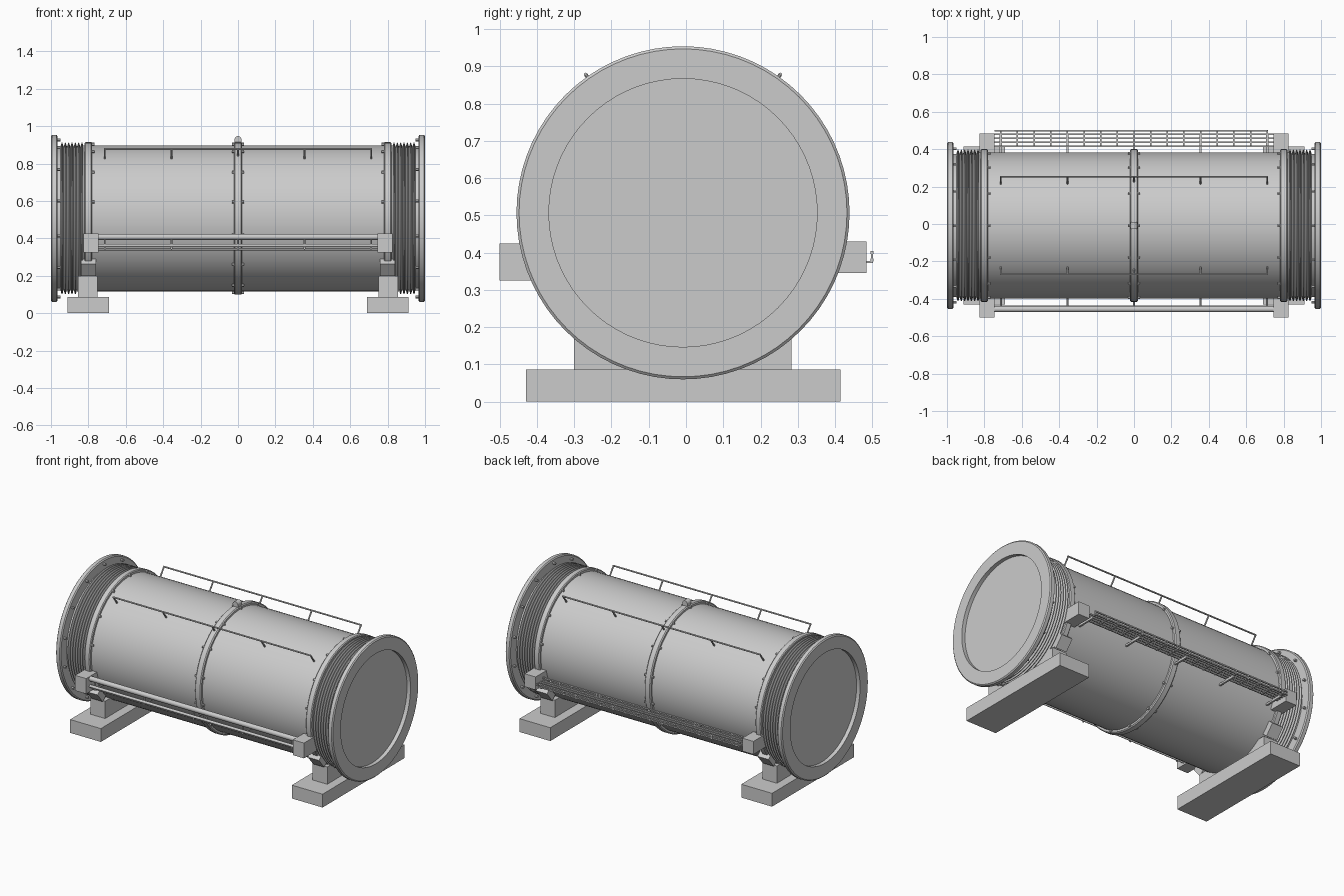
import bpy, bmesh, math
from mathutils import Vector, Matrix

cube = bpy.data.objects.get("Cube")
if cube:
    bpy.data.objects.remove(cube, do_unlink=True)

CY, CZ = -0.008, 0.507          # axis of the vessel
R = 0.39                        # shell radius

steel = bpy.data.materials.new("light grey steel")
steel.use_nodes = True
GREY = (0.6, 0.6, 0.6, 1)
steel.diffuse_color = GREY
steel.node_tree.nodes["Principled BSDF"].inputs["Base Color"].default_value = GREY


def finish(name, bm, smooth=True):
    bmesh.ops.recalc_face_normals(bm, faces=bm.faces[:])
    me = bpy.data.meshes.new(name)
    bm.to_mesh(me)
    bm.free()
    me.materials.append(steel)
    ob = bpy.data.objects.new(name, me)
    bpy.context.collection.objects.link(ob)
    if smooth:
        bpy.ops.object.select_all(action='DESELECT')
        ob.select_set(True)
        bpy.context.view_layer.objects.active = ob
        bpy.ops.object.shade_smooth_by_angle(angle=math.radians(30))
    return ob


def revolve(name, profile, sign=1, steps=72):
    """Turn (x, radius) points around the vessel axis."""
    bm = bmesh.new()
    vs = [bm.verts.new((sign * x, CY, CZ + r)) for x, r in profile]
    es = [bm.edges.new(p) for p in zip(vs, vs[1:])]
    bmesh.ops.spin(bm, geom=vs + es, cent=(0, CY, CZ), axis=(1, 0, 0),
                   angle=2 * math.pi, steps=steps)
    bmesh.ops.remove_doubles(bm, verts=bm.verts[:], dist=1e-5)
    return finish(name, bm)


def add_box(bm, lo, hi):
    lo, hi = Vector(lo), Vector(hi)
    bmesh.ops.create_cube(bm, size=1, matrix=Matrix.Translation((lo + hi) / 2)
                          @ Matrix.Diagonal((*(hi - lo), 1)))


def box(name, lo, hi):
    bm = bmesh.new()
    add_box(bm, lo, hi)
    return finish(name, bm, False)


def add_rod(bm, a, b, r, n=10):
    a, b = Vector(a), Vector(b)
    d = b - a
    m = Matrix.Translation((a + b) / 2) @ d.to_track_quat('Z', 'Y').to_matrix().to_4x4()
    bmesh.ops.create_cone(bm, cap_ends=True, segments=n, radius1=r, radius2=r,
                          depth=d.length, matrix=m)


def bolts(name, x0, x1, r, n=14, size=0.008):
    bm = bmesh.new()
    for i in range(n):
        a = 2 * math.pi * (i + 0.5) / n
        y, z = CY + r * math.cos(a), CZ + r * math.sin(a)
        add_rod(bm, (x0, y, z), (x1, y, z), size, 6)
    return finish(name, bm, False)


# Shell and middle ring
revolve("shell", [(-0.83, R), (0.83, R)])
revolve("middle_ring", [(-0.022, 0.385), (-0.022, 0.402), (-0.016, 0.408),
                        (0.016, 0.408), (0.022, 0.402), (0.022, 0.385)])
bolts("middle_ring_bolts", -0.032, 0.032, 0.397)

# Lifting lug on top of the middle ring
bm = bmesh.new()
add_box(bm, (-0.018, CY - 0.02, 0.90), (0.018, CY + 0.02, 0.927))
add_rod(bm, (0, CY - 0.02, 0.928), (0, CY + 0.02, 0.928), 0.019, 20)
finish("lifting_lug", bm)

for s, side in ((1, "left"), (-1, "right")):
    # Collar, bellows and end flange with recessed cover
    revolve("collar_" + side, [(0.78, 0.385), (0.78, 0.403), (0.785, 0.408),
                               (0.815, 0.408), (0.82, 0.403), (0.82, 0.385)], s)
    bolts("collar_bolts_" + side, s * 0.768, s * 0.79, 0.397)
    folds = 7
    w = 0.125 / folds
    profile = [(0.82, 0.38)]
    for i in range(folds):
        x = 0.825 + i * w
        profile += [(x, 0.382), (x + w * 0.4, 0.405), (x + w * 0.6, 0.405)]
    profile += [(0.95, 0.382), (0.97, 0.382)]
    revolve("bellows_" + side, profile, s)
    revolve("end_flange_" + side,
            [(0.965, 0.375), (0.965, 0.44), (0.971, 0.447), (0.994, 0.447),
             (1.0, 0.44), (1.0, 0.36), (0.975, 0.36), (0.975, 0)], s)
    bolts("flange_bolts_" + side, s * 0.948, s * 0.97, 0.42)

    # Foundation pad and pedestal
    x0, x1 = sorted((s * 0.69, s * 0.912))
    box("foundation_pad_" + side, (x0, -0.43, 0), (x1, 0.415, 0.087))
    x0, x1 = sorted((s * 0.75, s * 0.855))
    box("pedestal_" + side, (x0, -0.30, 0.087), (x1, 0.283, 0.20))

    # Tilted saddle blocks and rail end boxes, front and back
    for t, end in ((-1, "front"), (1, "back")):
        a = math.radians(-40)
        bm = bmesh.new()
        m = (Matrix.Translation((s * 0.80, CY + t * 0.385 * math.cos(a), CZ + 0.385 * math.sin(a)))
             @ Matrix.Rotation(t * a, 4, 'X') @ Matrix.Diagonal((0.08, 0.09, 0.085, 1)))
        bmesh.ops.create_cube(bm, size=1, matrix=m)
        finish(f"saddle_block_{end}_{side}", bm, False)
    x0, x1 = sorted((s * 0.747, s * 0.827))
    box("rail_box_front_" + side, (x0, -0.50, 0.325), (x1, -0.37, 0.425))
    box("rail_box_back_" + side, (x0, 0.35, 0.345), (x1, 0.485, 0.43))

# Handrails along the top, standing on radial posts
POSTS = (-0.712, -0.356, 0, 0.356, 0.712)
for t, end in ((-1, "front"), (1, "back")):
    bm = bmesh.new()
    y, z = CY + t * 0.261, 0.878
    add_rod(bm, (-0.716, y, z), (0.716, y, z), 0.005)
    for x in POSTS:
        add_rod(bm, (x, y, z), (x, CY + t * 0.222, 0.824), 0.005)
    finish("handrail_" + end, bm)

# Front service pipes on arms
bm = bmesh.new()
for y, z, r in ((-0.455, 0.408, 0.016), (-0.46, 0.362, 0.009), (-0.442, 0.342, 0.006)):
    add_rod(bm, (-0.76, y, z), (0.76, y, z), r, 14)
for x in POSTS:
    add_rod(bm, (x, -0.35, 0.347), (x, -0.462, 0.347), 0.006)
    add_rod(bm, (x, -0.456, 0.345), (x, -0.456, 0.41), 0.005)
finish("front_pipes", bm)

# Back cable tray: long bars, cross bars, lips and arms
bm = bmesh.new()
for y, z in ((0.415, 0.40), (0.415, 0.38), (0.437, 0.38), (0.459, 0.38),
             (0.481, 0.38), (0.499, 0.38), (0.499, 0.40)):
    add_box(bm, (-0.745, y - 0.004, z - 0.004), (0.745 if y < 0.49 else 0.712, y + 0.004, z + 0.004))
for i in range(17):
    x = -0.712 + i * 0.089
    add_box(bm, (x - 0.004, 0.412, 0.372), (x + 0.004, 0.502, 0.378))
    for y in (0.415, 0.499):
        add_box(bm, (x - 0.004, y - 0.003, 0.375), (x + 0.004, y + 0.003, 0.404))
for x in POSTS:
    add_box(bm, (x - 0.006, 0.345, 0.36), (x + 0.006, 0.48, 0.372))
finish("cable_tray", bm, False)
